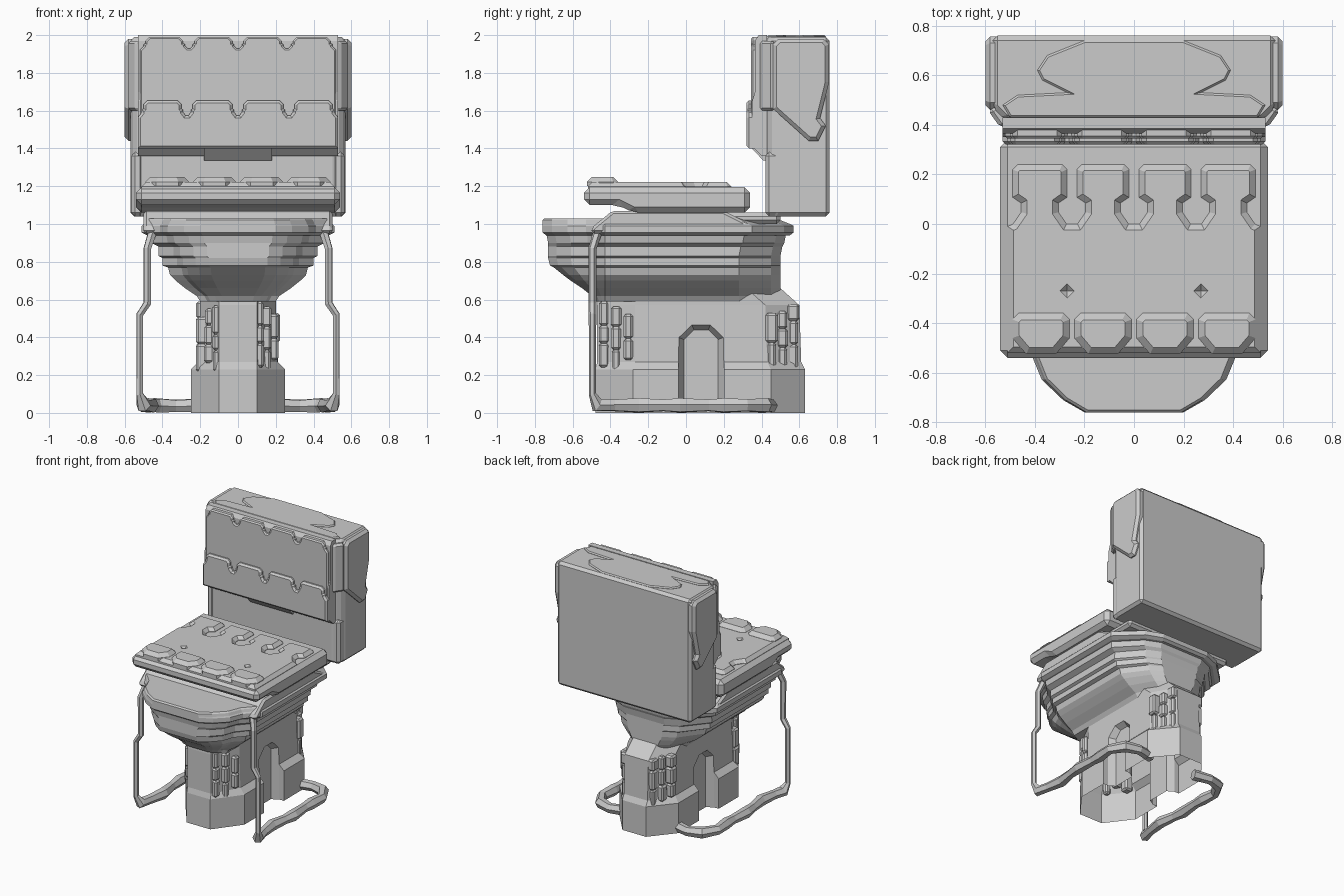
import bpy, bmesh, random
from mathutils import Vector

random.seed(4)
cube = bpy.data.objects.get("Cube")
if cube:
    bpy.data.objects.remove(cube, do_unlink=True)

GREY = (0.6, 0.6, 0.6, 1)
stone = bpy.data.materials.new("stone_grey")
stone.use_nodes = True
stone.diffuse_color = GREY
stone.node_tree.nodes["Principled BSDF"].inputs["Base Color"].default_value = GREY


def finish(name, bm):
    bmesh.ops.recalc_face_normals(bm, faces=bm.faces)
    mesh = bpy.data.meshes.new(name)
    bm.to_mesh(mesh)
    bm.free()
    mesh.materials.append(stone)
    obj = bpy.data.objects.new(name, mesh)
    bpy.context.collection.objects.link(obj)
    return obj


def place(axis, u, v, w):
    return {"x": (w, u, v), "y": (u, w, v), "z": (u, v, w)}[axis]


def prism(name, outline, axis, start, end, bevel=0, end_only=False):
    """Extrude an outline along an axis; bevel all edges or only the end cap."""
    bm = bmesh.new()
    low = [bm.verts.new(place(axis, u, v, start)) for u, v in outline]
    top = [bm.verts.new(place(axis, u, v, end)) for u, v in outline]
    bm.faces.new(low)
    cap = bm.faces.new(top)
    for i in range(len(low)):
        j = (i + 1) % len(low)
        bm.faces.new((low[i], low[j], top[j], top[i]))
    bmesh.ops.recalc_face_normals(bm, faces=bm.faces)
    if bevel:
        edges = list(cap.edges) if end_only else list(bm.edges)
        bmesh.ops.bevel(bm, geom=edges, offset=bevel, segments=1,
                        affect="EDGES", clamp_overlap=True)
    return finish(name, bm)


def box(name, x, y, z, bevel=0):
    outline = [(x[0], y[0]), (x[1], y[0]), (x[1], y[1]), (x[0], y[1])]
    return prism(name, outline, "z", z[0], z[1], bevel)


def loft(name, rings):
    bm = bmesh.new()
    loops = [[bm.verts.new(p) for p in ring] for ring in rings]
    for a, b in zip(loops, loops[1:]):
        for i in range(len(a)):
            j = (i + 1) % len(a)
            bm.faces.new((a[i], a[j], b[j], b[i]))
    bm.faces.new(loops[0])
    bm.faces.new(loops[-1])
    return finish(name, bm)


def mirrored(half):
    return half + [(-x, y) for x, y in reversed(half)]


def bowl_ring(z, w, front, back):
    d = -0.43 - front
    half = [(0.39 * w, front), (0.56 * w, front + 0.15 * d), (0.73 * w, front + 0.4 * d),
            (0.81 * w, front + 0.7 * d), (w, -0.43), (w, back - 0.22),
            (0.65 * w, back - 0.05), (0.4 * w, back)]
    return [(x, y, z) for x, y in mirrored(half)]


def foot_ring(z, w, front, back):
    half = [(0.1, front), (w, front + 0.2), (w, back - 0.18), (0.1, back)]
    return [(x, y, z) for x, y in mirrored(half)]


def scallop(width, low, high, notches, depth, neck, knob):
    """Pad outline with notches in its upper edge and a half notch at each end."""
    side = [(neck + 0.02, high), (neck, high - 0.02), (neck, high - depth * 0.55),
            (knob, high - depth * 0.65), (knob, high - depth * 0.8), (knob * 0.4, high - depth)]
    pts = [(-width, low), (width, low), (width, high - depth - 0.01)]
    pts += [(width - u, v) for u, v in reversed(side)]
    for n in sorted(notches, reverse=True):
        pts += [(n + u, v) for u, v in side] + [(n - u, v) for u, v in reversed(side)]
    return pts + [(u - width, v) for u, v in side] + [(-width, high - depth - 0.01)]


def cut(obj, cutters):
    bpy.context.view_layer.objects.active = obj
    for c in cutters:
        c.hide_render = True
        mod = obj.modifiers.new("cut", "BOOLEAN")
        mod.operation, mod.solver, mod.object = "DIFFERENCE", "EXACT", c
        bpy.ops.object.modifier_apply(modifier=mod.name)
        bpy.data.objects.remove(c, do_unlink=True)


def arch(x, e):
    """Niche outline at x, grown outward by e."""
    half = [(0.12 + e, -0.1), (0.12 + e, 0.4 + e * 0.4), (0.05 + e * 0.4, 0.47 + e)]
    return [(x, 0.08 + y, z) for y, z in mirrored(half)]


# Pedestal with a stepped plinth, a splayed niche on each side and an open underside
pedestal = loft("pedestal", [foot_ring(*r) for r in (
    (0, 0.25, -0.48, 0.63), (0.23, 0.25, -0.48, 0.63), (0.27, 0.21, -0.47, 0.61),
    (0.57, 0.2, -0.47, 0.6), (0.66, 0.2, -0.46, 0.5))])
cut(pedestal, [loft("niche_cutter", [arch(s * 0.16, -0.03), arch(s * 0.21, 0),
                                     arch(s * 0.3, 0)]) for s in (-1, 1)])
bm = bmesh.new()
bm.from_mesh(pedestal.data)
floor = [f for f in bm.faces if all(v.co.z < 0.001 for v in f.verts)]
bmesh.ops.delete(bm, geom=floor, context="FACES")
bm.to_mesh(pedestal.data)
bm.free()

# Rough chips stepping down the pedestal corners
for sx in (-1, 1):
    for end, y0, y1 in (("front", -0.45, -0.29), ("back", 0.58, 0.44)):
        for t in (0.1, 0.5, 0.9):
            x, y = sx * (0.1 + 0.1 * t), y0 + (y1 - y0) * t
            base = random.uniform(0.2, 0.28)
            while base < 0.5:
                r, top = random.uniform(0.022, 0.034), base + random.uniform(0.08, 0.16)
                box("corner_chip_" + end, (x - r, x + r), (y - r, y + r),
                    (base, min(top, 0.59)), 0.012)
                base = top

# Bowl tapering down in ledges
loft("bowl", [bowl_ring(*r) for r in (
    (0.59, 0.2, -0.48, 0.5), (0.62, 0.22, -0.5, 0.5), (0.66, 0.28, -0.55, 0.5),
    (0.7, 0.33, -0.61, 0.5), (0.73, 0.36, -0.65, 0.5), (0.77, 0.37, -0.7, 0.5),
    (0.78, 0.4, -0.72, 0.5), (0.82, 0.4, -0.73, 0.5), (0.83, 0.42, -0.73, 0.5),
    (0.88, 0.42, -0.73, 0.51), (0.9, 0.46, -0.73, 0.52), (0.95, 0.47, -0.74, 0.53))])
loft("bowl_rim", [bowl_ring(*r) for r in (
    (0.94, 0.48, -0.74, 0.55), (0.955, 0.51, -0.76, 0.57), (0.99, 0.51, -0.76, 0.57),
    (1.0, 0.5, -0.76, 0.55), (1.02, 0.49, -0.76, 0.5), (1.03, 0.48, -0.75, 0.48))])
prism("seat_base", [(-0.5, 0.95), (-0.5, 0.98), (-0.39, 1.07), (0.2, 1.07), (0.34, 1.0),
                    (0.34, 0.95)], "x", -0.5, 0.5, 0.025)
box("tank_bracket", (-0.46, 0.46), (0.2, 0.5), (1.0, 1.06), 0.02)

# Seat cushion with a scalloped middle, four raised front pads and small dimples
prism("seat_cushion", [(-0.54, 1.1), (-0.54, 1.195), (0.34, 1.195), (0.34, 1.06),
                       (-0.28, 1.06), (-0.36, 1.1)], "x", -0.54, 0.54, 0.03)
middle = prism("cushion_middle_pad",
               scallop(0.51, -0.52, 0.24, (-0.25, 0, 0.25), 0.24, 0.02, 0.055),
               "z", 1.185, 1.222, 0.024, True)
for cx in (-0.375, -0.125, 0.125, 0.375):
    pad = [(-0.06, -0.525), (0.06, -0.525), (0.115, -0.46), (0.115, -0.385), (0.09, -0.36),
           (-0.09, -0.36), (-0.115, -0.385), (-0.115, -0.46)]
    prism("cushion_front_pad", [(cx + x, y) for x, y in pad], "z", 1.2, 1.25, 0.027, True)
dimples = []
for s in (-1, 1):
    x, y = s * 0.27, -0.27
    corners = [(x - 0.03, y), (x, y - 0.03), (x + 0.03, y), (x, y + 0.03)]
    dimples.append(loft("dimple_cutter", [
        [(x + (u - x) * k, y + (v - y) * k, z) for u, v in corners]
        for k, z in ((0.05, 1.2), (1, 1.223), (1.4, 1.24))]))
cut(middle, dimples)

# Tank with raised side panels and top plate
prism("tank", mirrored([(0.52, 0.42), (0.57, 0.47), (0.57, 0.76)]), "z", 1.04, 1.99, 0.02)
panel = [(0.46, 1.61), (0.46, 1.95), (0.49, 1.98), (0.73, 1.98), (0.757, 1.95),
         (0.757, 1.75), (0.71, 1.56), (0.74, 1.52), (0.7, 1.44), (0.65, 1.44)]
for s, side in ((1, "left"), (-1, "right")):
    prism(side + "_tank_panel", panel, "x", s * 0.55, s * 0.6, 0.02, True)
    box(side + "_tank_strip", sorted((s * 0.5, s * 0.565)), (0.42, 0.5), (1.04, 1.38), 0.02)
    prism(side + "_tank_post", [(s * 0.5, 0.39), (s * 0.54, 0.39), (s * 0.59, 0.46),
                                (s * 0.5, 0.5)], "z", 1.6, 1.97, 0.015)
prism("tank_top_plate", mirrored([(0.5, 0.43), (0.53, 0.48), (0.47, 0.52), (0.27, 0.53),
                                  (0.37, 0.58), (0.39, 0.62), (0.35, 0.68), (0.2, 0.74)]),
      "z", 1.98, 2.0, 0.008, True)

# Padded backrest with scalloped upper and lower sections
prism("backrest", [(0.43, 1.36), (0.4, 1.36), (0.35, 1.41), (0.35, 1.65), (0.365, 1.7),
                   (0.365, 1.97), (0.385, 2.0), (0.43, 2.0)], "x", -0.53, 0.53)
prism("backrest_upper_pad",
      scallop(0.52, 1.5, 1.99, (-0.26, 0, 0.26), 0.06, 0.03, 0.02),
      "y", 0.39, 0.345, 0.032, True)
prism("backrest_lower_pad", scallop(0.53, 1.4, 1.655, (-0.27, 0, 0.27), 0.08, 0.03, 0.02),
      "y", 0.37, 0.32, 0.034, True)
prism("backrest_lower_lip", [(0.43, 1.335), (0.41, 1.335), (0.34, 1.41), (0.43, 1.41)],
      "x", -0.18, 0.18)

# Thin side rails running down from the seat and back along the floor
rail = [(0.43, -0.4, 1.02, 0.025), (0.455, -0.47, 0.95, 0.025), (0.48, -0.495, 0.87, 0.022),
        (0.48, -0.495, 0.58, 0.022), (0.52, -0.495, 0.52, 0.02), (0.52, -0.495, 0.1, 0.02),
        (0.5, -0.47, 0.04, 0.04), (0.48, -0.38, 0.04, 0.034), (0.46, -0.25, 0.04, 0.042),
        (0.48, -0.12, 0.04, 0.034), (0.49, -0.03, 0.04, 0.042), (0.48, 0.12, 0.04, 0.034),
        (0.48, 0.2, 0.04, 0.042), (0.49, 0.32, 0.04, 0.036), (0.43, 0.42, 0.04, 0.042),
        (0.33, 0.45, 0.037, 0.036), (0.2, 0.42, 0.04, 0.04)]
for s, side in ((1, "left"), (-1, "right")):
    curve = bpy.data.curves.new(side + "_side_rail", "CURVE")
    curve.dimensions = "3D"
    curve.bevel_depth = 1
    curve.bevel_resolution = 1
    curve.use_fill_caps = True
    spline = curve.splines.new("POLY")
    spline.points.add(len(rail) - 1)
    for p, (x, y, z, r) in zip(spline.points, rail):
        p.co = Vector((s * x, y, z, 1))
        p.radius = r
    curve.materials.append(stone)
    spline.use_smooth = False
    bpy.context.collection.objects.link(bpy.data.objects.new(side + "_side_rail", curve))
